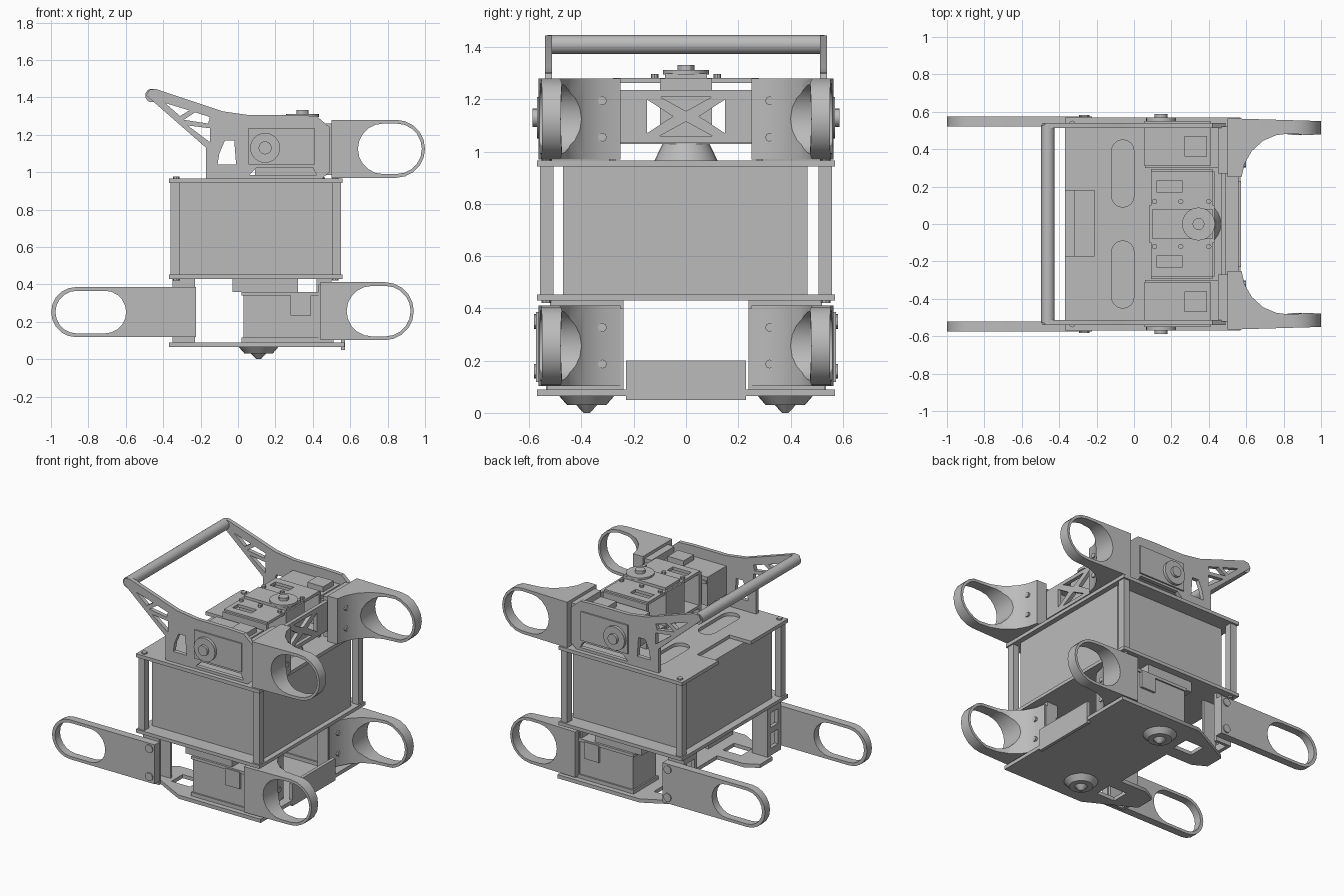
import bpy, bmesh, math
from mathutils import Matrix, Vector

cube = bpy.data.objects.get("Cube")
if cube:
    bpy.data.objects.remove(cube, do_unlink=True)

grey = bpy.data.materials.new("plain_grey")
grey.use_nodes = True
tone = (0.5, 0.5, 0.5, 1)
grey.diffuse_color = tone
grey.node_tree.nodes["Principled BSDF"].inputs["Base Color"].default_value = tone

# Local (u, v, w) axes for a profile extruded along each world axis
AXES = {
    "x": Matrix(((0, 0, 1), (1, 0, 0), (0, 1, 0))),
    "y": Matrix(((1, 0, 0), (0, 0, -1), (0, 1, 0))),
    "z": Matrix.Identity(3),
}


def finish(name, mesh, pair):
    mesh.materials.clear()
    mesh.materials.append(grey)
    for p in mesh.polygons:
        p.use_smooth = True
    mesh.set_sharp_from_angle(angle=math.radians(30))
    ob = bpy.data.objects.new(name, mesh)
    bpy.context.collection.objects.link(ob)
    if pair:
        m = ob.modifiers.new("other_side", "MIRROR")
        m.use_axis = (False, True, False)
    return ob


def evaluated_mesh(ob):
    dg = bpy.context.evaluated_depsgraph_get()
    return bpy.data.meshes.new_from_object(ob.evaluated_get(dg))


def plate(name, axis, outline, a, b, holes=(), pair=False):
    """Extrude an outline with holes along an axis, between a and b."""
    cu = bpy.data.curves.new(name, "CURVE")
    cu.dimensions, cu.fill_mode, cu.extrude = "2D", "BOTH", (b - a) / 2
    for loop in (outline, *holes):
        s = cu.splines.new("POLY")
        s.points.add(len(loop) - 1)
        for pt, (u, v) in zip(s.points, loop):
            pt.co = (u, v, 0, 1)
        s.use_cyclic_u = True
    tmp = bpy.data.objects.new(name + "_profile", cu)
    bpy.context.collection.objects.link(tmp)
    mesh = evaluated_mesh(tmp)
    bpy.data.objects.remove(tmp)
    move = Vector([(a + b) / 2 if c == axis else 0 for c in "xyz"])
    mesh.transform(Matrix.Translation(move) @ AXES[axis].to_4x4())
    bm = bmesh.new()
    bm.from_mesh(mesh)
    bmesh.ops.remove_doubles(bm, verts=bm.verts, dist=0.0001)
    bmesh.ops.recalc_face_normals(bm, faces=bm.faces)
    bm.to_mesh(mesh)
    bm.free()
    return finish(name, mesh, pair)


def rect(u0, u1, v0, v1):
    return [(u0, v0), (u1, v0), (u1, v1), (u0, v1)]


def box(name, x, y, z, pair=False):
    return plate(name, "z", rect(*x, *y), *z, pair=pair)


def slot(cu, cv, straight, r, n=10, upright=False):
    """Rounded slot; straight is half the distance between its end centres."""
    pts = []
    for side in (1, -1):
        for i in range(n + 1):
            t = math.pi * (i / n - 0.5) + (math.pi if side < 0 else 0)
            p = (side * straight + r * math.cos(t), r * math.sin(t))
            pts.append((cu - p[1], cv + p[0]) if upright else (cu + p[0], cv + p[1]))
    return pts


def disc(name, axis, u, v, r, a, b, r2=None, pair=False, n=24):
    bm = bmesh.new()
    bmesh.ops.create_cone(bm, cap_ends=True, segments=n, radius1=r,
                          radius2=r if r2 is None else r2, depth=abs(b - a))
    mesh = bpy.data.meshes.new(name)
    bm.to_mesh(mesh)
    bm.free()
    w = (a + b) / 2
    at = {"x": (w, u, v), "y": (u, w, v), "z": (u, v, w)}[axis]
    mesh.transform(Matrix.Translation(at) @ AXES[axis].to_4x4())
    return finish(name, mesh, pair)


def front_arm(name, dx, z):
    """Flared arm: curved plan profile intersected with a slotted side profile."""
    plan = [(0.5, 0.565), (1.01, 0.55), (1.01, 0.48), (0.92, 0.475), (0.84, 0.485),
            (0.76, 0.475), (0.69, 0.445), (0.63, 0.39), (0.59, 0.32), (0.575, 0.25), (0.5, 0.25)]
    body = plate(name + "_body", "z", [(x + dx, y) for x, y in plan], z - 0.2, z + 0.2)
    end = [p for p in slot(0.81 + dx, z, 0.035, 0.155) if p[0] > 0.8 + dx]
    side = end + [(0.48 + dx, z + 0.155), (0.48 + dx, z - 0.155)]
    cutter = plate(name + "_cutter", "y", side, 0.1, 0.8,
                   [slot(0.812 + dx, z, 0.036, 0.135)])
    m = body.modifiers.new("shape", "BOOLEAN")
    m.operation, m.solver, m.object = "INTERSECT", "EXACT", cutter
    mesh = evaluated_mesh(body)
    for ob in (body, cutter):
        bpy.data.objects.remove(ob)
    finish(name, mesh, True)
    # Mounting bolts on the flange
    for dz in (-0.07, 0.07):
        disc(name + "_bolt", "x", 0.32, z + dz, 0.017, 0.56 + dx, 0.6 + dx, pair=True, n=8)


# Central body with corner posts and deck plates
box("body_box", (-0.32, 0.525), (-0.47, 0.465), (0.45, 0.945))
for x in (-0.337, 0.528):
    box("corner_post", (x - 0.023, x + 0.023), (0.508, 0.558), (0.45, 0.945), True)
plate("top_deck", "z", [(-0.37, -0.57), (0.56, -0.57), (0.56, 0.57), (-0.37, 0.57), (-0.37, 0.18),
                        (-0.21, 0.18), (-0.21, -0.17), (-0.37, -0.17)], 0.943, 0.967,
      [slot(-0.06, y, 0.12, 0.06, 8, True) for y in (-0.27, 0.27)])
box("lower_deck", (-0.37, 0.56), (-0.57, 0.57), (0.43, 0.453))
for x in (-0.33, 0.52):
    for z in (0.43, 0.957):
        disc("deck_bolt", "z", x, 0.535, 0.018, z - 0.01, z + 0.02, pair=True, n=8)

# Bottom plate with tapered rear prongs, and bumper
half = [(0.57, 0.57), (-0.05, 0.57), (-0.37, 0.4), (-0.37, 0.27), (-0.28, 0.22), (-0.08, 0.22)]
plate("bottom_plate", "z", half + [(x, -y) for x, y in reversed(half)], 0.065, 0.09,
      [rect(-0.2, -0.06, s - 0.06, s + 0.06) for s in (-0.37, 0.37)])
box("bumper", (0.55, 0.572), (-0.23, 0.23), (0.05, 0.2))

# Arms
front_arm("upper_front_arm", 0, 1.125)
front_arm("lower_front_arm", -0.06, 0.257)
rear = [p for p in slot(-0.79, 0.252, 0.075, 0.134) if p[0] < -0.8]
plate("rear_arm", "y", rear + [(-0.225, 0.118), (-0.225, 0.386)], 0.522, 0.575,
      [slot(-0.787, 0.252, 0.075, 0.114)], True)
for z in (0.16, 0.35):
    disc("rear_arm_bolt", "y", -0.265, z, 0.028, 0.515, 0.582, pair=True, n=12)

# Windowed brackets that carry the rear arms
plate("rear_bracket_face", "x", rect(0.38, 0.52, 0.09, 0.43), -0.35, -0.325,
      [rect(0.41, 0.49, z, z + 0.1) for z in (0.14, 0.28)], True)
for y in (0.38, 0.5):
    box("rear_bracket_wall", (-0.35, -0.23), (y, y + 0.02), (0.09, 0.43), True)

# Lower motors, their mounts and output hubs
box("lower_motor", (0.03, 0.47), (0.28, 0.525), (0.11, 0.34), True)
box("motor_flange", (0.02, 0.43), (0.27, 0.535), (0.34, 0.36), True)
box("motor_foot", (0.02, 0.48), (0.27, 0.535), (0.09, 0.115), True)
box("motor_cover", (0.28, 0.39), (0.5, 0.54), (0.235, 0.35), True)
box("motor_riser", (-0.03, 0.32), (0.3, 0.52), (0.36, 0.43), True)
box("motor_front_riser", (0.42, 0.5), (0.24, 0.52), (0.34, 0.43), True)
box("lower_arm_mount", (0.43, 0.51), (0.24, 0.53), (0.09, 0.4), True)
disc("lower_hub", "z", 0.11, 0.38, 0.075, 0.03, 0.07, 0.11, True)
disc("lower_hub_tip", "z", 0.11, 0.38, 0.012, 0.0, 0.035, 0.045, True, 12)

# Cheek plates rising to the carry handle
cheek = [(-0.49, 1.41), (-0.475, 1.44), (-0.44, 1.445), (-0.08, 1.325), (0.06, 1.305), (0.3, 1.305),
         (0.42, 1.3), (0.49, 1.24), (0.49, 1.0), (0.45, 0.967), (-0.17, 0.967), (-0.17, 1.13)]
plate("handle_cheek", "y", cheek, 0.512, 0.54, [
    [(-0.39, 1.37), (-0.26, 1.33), (-0.31, 1.3)],
    [(-0.29, 1.28), (-0.23, 1.32), (-0.15, 1.295), (-0.16, 1.26)],
    [(-0.27, 1.25), (-0.15, 1.235), (-0.15, 1.16)],
    [(-0.07, 1.17), (-0.02, 1.17), (-0.01, 1.04), (-0.11, 1.04), (-0.1, 1.1)],
    [(0.1, 1.025), (0.4, 1.025), (0.42, 0.985), (0.06, 0.985)]], True)
disc("carry_handle", "y", -0.46, 1.41, 0.036, -0.53, 0.53)

# Upper side motors with round hubs
box("upper_motor", (0.055, 0.41), (0.31, 0.55), (1.04, 1.235), True)
box("upper_motor_cap", (0.27, 0.39), (0.36, 0.47), (1.235, 1.27), True)
box("upper_motor_tab", (0.06, 0.45), (0.3, 0.52), (1.19, 1.21), True)
disc("upper_hub", "y", 0.145, 1.13, 0.08, 0.54, 0.57, pair=True)
disc("upper_hub_tip", "y", 0.145, 1.13, 0.035, 0.565, 0.588, pair=True, n=16)

# Cross braced panel and the mounts for the upper arms
plate("cross_panel", "x", rect(-0.52, 0.52, 1.035, 1.235), 0.465, 0.49, [
    [(-0.15, 1.07), (-0.15, 1.2), (-0.05, 1.135)],
    [(0.15, 1.07), (0.15, 1.2), (0.05, 1.135)],
    [(-0.1, 1.21), (0.1, 1.21), (0, 1.155)],
    [(-0.1, 1.06), (0.1, 1.06), (0, 1.115)]])
box("upper_arm_mount", (0.45, 0.505), (0.27, 0.52), (0.985, 1.26), True)

# Central motor in its cradle
box("centre_motor", (0.08, 0.43), (-0.1, 0.1), (1.03, 1.28))
box("centre_motor_lid", (0.1, 0.42), (-0.08, 0.08), (1.28, 1.3))
plate("cradle_top", "z", rect(0.09, 0.42, -0.28, 0.28), 1.262, 1.282,
      [rect(0.12, 0.26, s - 0.03, s + 0.03) for s in (-0.2, 0.2)])
box("cradle_floor", (0.09, 0.43), (-0.28, 0.28), (1.03, 1.05))
box("cradle_wall", (0.09, 0.42), (0.27, 0.295), (0.967, 1.27), True)
disc("centre_hub", "z", 0.345, 0, 0.088, 1.295, 1.312)
disc("centre_hub_tip", "z", 0.345, 0, 0.032, 1.31, 1.332, n=12)
disc("centre_pivot", "z", 0.345, 0, 0.12, 0.967, 1.03, 0.09)
for x in (0.11, 0.25, 0.4):
    disc("cradle_bolt", "z", x, 0.12, 0.014, 1.275, 1.297, pair=True, n=8)
